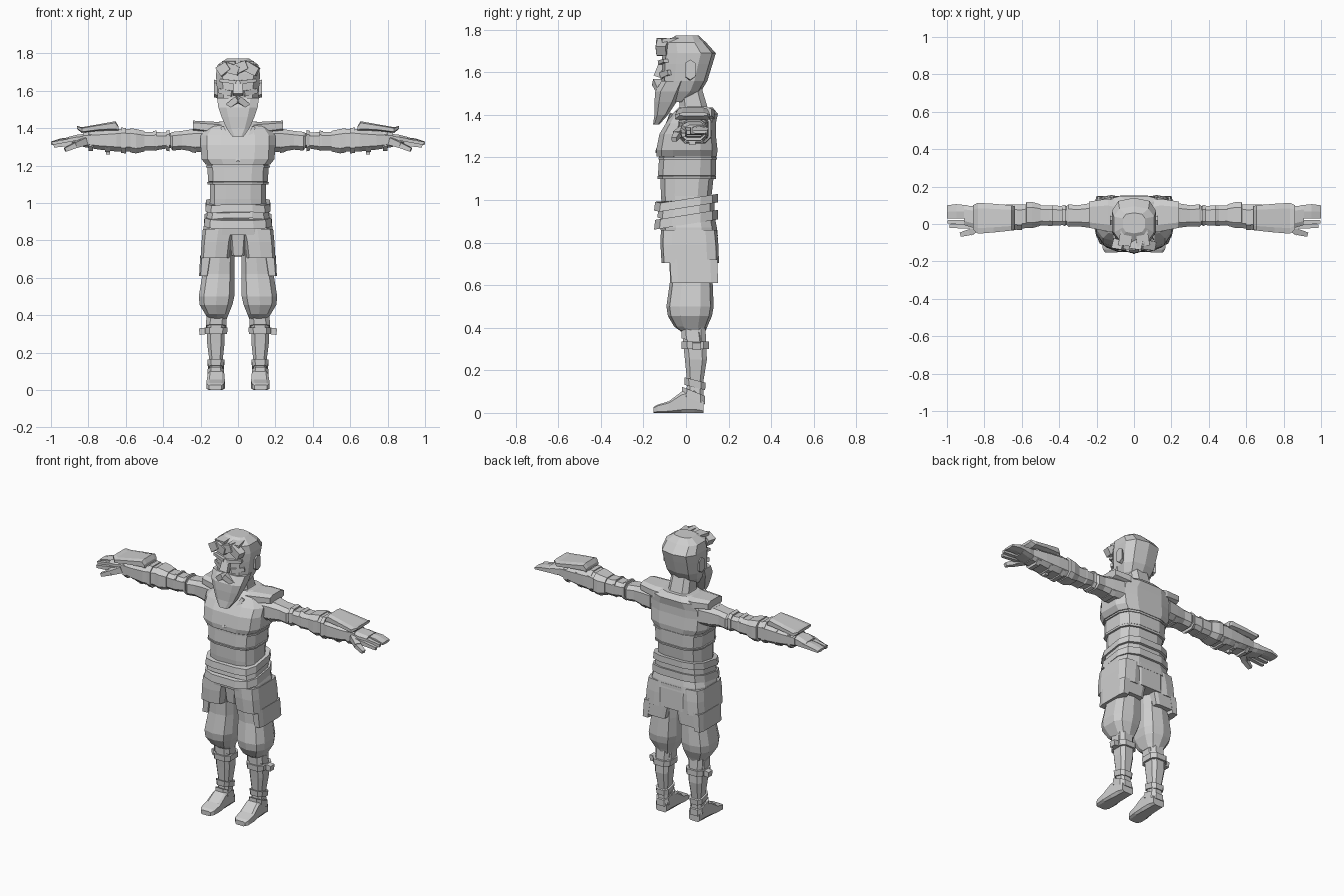
import bpy, bmesh, math
from mathutils import Vector

MAT = bpy.data.materials.new("plain_grey")
MAT.diffuse_color = (0.62, 0.62, 0.62, 1)


def finish(name, bm, mirror):
    bmesh.ops.recalc_face_normals(bm, faces=bm.faces)
    me = bpy.data.meshes.new(name)
    bm.to_mesh(me)
    bm.free()
    ob = bpy.data.objects.new(name, me)
    bpy.context.collection.objects.link(ob)
    me.materials.append(MAT)
    if mirror:
        ob.modifiers.new("mirror", 'MIRROR').use_clip = False
    return ob


def loft(name, rings, axis='z', n=10, e=0.6, mirror=False, shear=0, peak=0):
    """Skin rounded rings (position, a0, a1, b0, b1) along an axis."""
    bm = bmesh.new()
    raw = []
    for i in range(n):
        t = 2 * math.pi * (i + 0.5) / n
        c, s = math.cos(t), math.sin(t)
        raw.append((math.copysign(abs(c) ** e, c), math.copysign(abs(s) ** e, s)))
    mu, mv = max(p[0] for p in raw), max(p[1] for p in raw)
    loops = []
    for t, a0, a1, b0, b1 in rings:
        loop = []
        for u, v in raw:
            u, v = u / mu, v / mv
            a = (a0 + a1) / 2 + u * (a1 - a0) / 2
            b = (b0 + b1) / 2 + v * (b1 - b0) / 2
            if axis == 'z':
                lift = peak * max(0, 1 - abs(a) / 0.13) if b < 0 else 0
                co = (a, b, t + shear * b + lift)
            else:
                co = (t, a, b) if axis == 'x' else (a, t, b)
            loop.append(bm.verts.new(co))
        loops.append(loop)
    for p, q in zip(loops, loops[1:]):
        for i in range(n):
            j = (i + 1) % n
            bm.faces.new((p[i], p[j], q[j], q[i]))
    bm.faces.new(loops[0])
    bm.faces.new(loops[-1])
    return finish(name, bm, mirror)


def bar(name, a, b, w, h, taper=1, mirror=False, up=(0, 0, 1)):
    """Four-sided beam from a to b, w wide and h high."""
    a, b = Vector(a), Vector(b)
    d = (b - a).normalized()
    side = d.cross(Vector(up)).normalized()
    top = side.cross(d)
    bm = bmesh.new()
    v = []
    for p, k in ((a, 1), (b, taper)):
        for sx, sz in ((-1, -1), (1, -1), (1, 1), (-1, 1)):
            v.append(bm.verts.new(p + side * sx * w / 2 * k + top * sz * h / 2 * k))
    for f in ((0, 1, 2, 3), (4, 5, 6, 7), (0, 1, 5, 4), (1, 2, 6, 5), (2, 3, 7, 6), (3, 0, 4, 7)):
        bm.faces.new([v[i] for i in f])
    return finish(name, bm, mirror)


def sym(z, x, y0, y1):
    return (z, -x, x, y0, y1)


# Head, neck, hair and face
loft("neck", [sym(1.38, .09, -.05, .13), sym(1.44, .07, -.03, .10), sym(1.54, .065, -.04, .07)], n=8)
loft("head", [sym(1.46, .06, -.10, .00), sym(1.51, .09, -.11, .07), sym(1.56, .108, -.115, .10),
              sym(1.64, .115, -.115, .125), sym(1.69, .118, -.11, .14), sym(1.74, .108, -.10, .095),
              sym(1.772, .06, -.05, .06)], e=0.7)
loft("beard", [sym(1.355, .03, -.155, -.125), sym(1.40, .062, -.148, -.085), sym(1.46, .088, -.148, -.045),
               sym(1.51, .105, -.145, -.02), sym(1.56, .112, -.115, .0)], n=8)
bar("moustache", (0.0, -.138, 1.555), (.075, -.115, 1.50), .04, .035, .7, True)
bar("nose", (0, -.112, 1.65), (0, -.138, 1.58), .045, .025, 1.2, up=(0, 1, 0))
bar("brow", (.008, -.118, 1.645), (.095, -.095, 1.655), .03, .02, .8, True)
bar("cheek", (.03, -.11, 1.585), (.10, -.075, 1.60), .03, .03, .8, True)
for i, (x0, z0, x1, z1) in enumerate([(-.10, 1.70, -.05, 1.735), (-.06, 1.725, .005, 1.705),
                                      (-.01, 1.715, .05, 1.74), (.04, 1.735, .105, 1.70)]):
    bar("hair_lock_%d" % i, (x0, -.105, z0), (x1, -.118, z1), .055, .055, .85)
bar("hair_top", (.05, -.115, 1.74), (.035, .04, 1.755), .07, .035, .7, True)
loft("ear", [(.105, .0, .035, 1.56, 1.65), (.128, -.005, .045, 1.565, 1.66)], axis='x', n=6, mirror=True)

# Upper garment
loft("yoke", [sym(1.205, .172, -.138, .145), sym(1.235, .195, -.14, .148), sym(1.31, .20, -.125, .14),
              sym(1.36, .20, -.095, .14), sym(1.405, .165, -.065, .15), sym(1.435, .10, -.035, .125)], n=12)
loft("shoulder_flap", [(.07, -.05, .12, 1.36, 1.43), (.14, -.04, .135, 1.37, 1.435),
                       (.24, -.02, .12, 1.385, 1.44)], axis='x', n=8, mirror=True)
bar("collar_edge", (.085, -.07, 1.405), (.0, -.138, 1.225), .02, .012, 1, True, up=(0, -1, 0))
loft("torso", [sym(1.22, .165, -.125, .142), sym(1.115, .16, -.132, .14), sym(1.11, .15, -.12, .13),
               sym(1.02, .15, -.118, .12), sym(.94, .155, -.11, .12)], n=12)
loft("chest_band", [sym(1.20, .172, -.13, .145), sym(1.19, .172, -.13, .145)], n=12)
loft("waist_band", [sym(1.112, .165, -.135, .142), sym(1.10, .162, -.133, .14)], n=12)
for i, (z0, z1, x) in enumerate([(.965, 1.005, .175), (.93, .965, .168), (.885, .93, .182)]):
    y = .15 if i != 1 else .135
    loft("belt_%d" % i, [sym(z0, x, -y, y), sym(z1, x - .004, -y + .005, y)], n=12,
         shear=.16, peak=.025 if i < 2 else 0)

# Skirt
loft("skirt_top", [sym(.92, .17, -.12, .135), sym(.87, .185, -.12, .145), sym(.83, .188, -.115, .15)], n=12)
loft("skirt_leg", [(.86, .02, .188, -.118, .145), (.79, .035, .195, -.12, .152), (.705, .045, .20, -.115, .155)],
     n=10, e=.45, mirror=True)
loft("skirt_back", [sym(.86, .10, .05, .148), sym(.71, .10, .06, .153)], n=8, e=.4)
loft("front_cloth", [sym(.86, .05, -.09, .08), sym(.72, .035, -.075, .08)], n=8, e=.4)
loft("side_panel", [(.72, .14, .202, -.075, .148), (.61, .158, .208, -.07, .15)], n=8, e=.4, mirror=True)
loft("rear_panel", [(.73, .03, .18, .09, .148), (.63, .05, .195, .10, .148)], n=8, e=.4, mirror=True)

# Baggy trousers and boots
loft("trousers", [(.78, .018, .17, -.08, .11), (.62, .018, .19, -.075, .125), (.50, .02, .21, -.092, .13),
                  (.455, .03, .205, -.085, .122), (.405, .05, .175, -.055, .10), (.38, .06, .16, -.02, .09)],
     n=10, e=.7, mirror=True)
loft("shin", [(.41, .065, .165, -.015, .09), (.34, .07, .165, -.015, .095), (.25, .072, .165, -.005, .098),
              (.15, .083, .152, .005, .082), (.05, .08, .155, .0, .082)], n=8, mirror=True)
loft("knee_cuff", [(.395, .062, .168, -.022, .08), (.345, .062, .172, -.02, .088)], n=8, mirror=True, shear=-.25)
loft("boot_strap", [(.30, .058, .175, -.02, .108), (.335, .056, .178, -.022, .108)], n=8, mirror=True)
bar("strap_buckle", (.165, .05, .317), (.207, .05, .312), .04, .035, 1, True)
loft("ankle_cuff", [(.075, .072, .162, -.02, .09), (.115, .076, .162, -.018, .09)], n=8, mirror=True, shear=-.4)
loft("ankle_wrap", [(.13, .076, .16, -.006, .09), (.165, .072, .164, -.008, .092)], n=8, mirror=True, shear=-.25)
loft("foot", [(.083, .078, .155, 0, .06), (.04, .075, .158, 0, .115), (-.02, .073, .162, 0, .10),
              (-.08, .07, .168, 0, .055), (-.135, .075, .167, 0, .038), (-.152, .088, .155, 0, .028)],
     axis='y', n=8, e=.4, mirror=True)

# Sleeves
loft("upper_arm", [(.17, -.03, .12, 1.27, 1.40), (.24, -.02, .11, 1.275, 1.395), (.30, -.012, .10, 1.285, 1.385),
                   (.35, -.015, .105, 1.28, 1.38), (.36, -.005, .095, 1.295, 1.375), (.45, -.01, .10, 1.28, 1.38),
                   (.52, -.005, .10, 1.28, 1.38)], axis='x', n=8, mirror=True)
for i, (x0, x1, s) in enumerate([(.225, .255, .066), (.365, .385, .058), (.435, .455, .056)]):
    loft("sleeve_fold_%d" % i, [(x0, .045 - s, .045 + s, 1.333 - s, 1.333 + s),
                                (x1, .047 - s + .006, .047 + s - .006, 1.333 - s + .006, 1.333 + s - .006)],
         axis='x', n=8, mirror=True)
loft("elbow_cuff", [(.50, -.01, .105, 1.275, 1.385), (.545, -.022, .118, 1.265, 1.395),
                    (.575, -.022, .118, 1.27, 1.40), (.58, -.005, .10, 1.28, 1.38)], axis='x', n=8, mirror=True)

# Forearm guard
loft("forearm", [(.57, -.02, .105, 1.275, 1.395), (.65, -.035, .105, 1.275, 1.395),
                 (.74, -.03, .10, 1.285, 1.385), (.83, -.015, .09, 1.30, 1.375)], axis='x', n=8, mirror=True)
loft("guard_plate", [(.64, -.03, .095, 1.385, 1.412), (.655, -.035, .10, 1.388, 1.437),
                     (.75, -.045, .108, 1.385, 1.42), (.835, -.052, .113, 1.375, 1.405),
                     (.86, -.03, .10, 1.395, 1.412)], axis='x', n=8, e=.5, mirror=True)
for i, x in enumerate((.60, .685, .775)):
    s = .068 - i * .006
    loft("guard_strap_%d" % i, [(x, .036 - s, .036 + s, 1.333 - s, 1.333 + s),
                                (x + .025, .036 - s, .036 + s, 1.335 - s, 1.335 + s)], axis='x', n=8, mirror=True)
bar("guard_buckle", (.695, .03, 1.29), (.695, .03, 1.258), .022, .03, 1, True, up=(0, 1, 0))

# Hand with grouped fingers and thumb
loft("palm", [(.81, -.01, .085, 1.305, 1.37), (.86, -.02, .095, 1.305, 1.365), (.91, -.005, .10, 1.31, 1.352)],
     axis='x', n=8, mirror=True)
loft("fingers", [(.89, .03, .10, 1.312, 1.352), (.95, .03, .106, 1.315, 1.345), (1.0, .03, .10, 1.312, 1.328)],
     axis='x', n=6, mirror=True)
bar("forefinger", (.89, .008, 1.33), (.995, .012, 1.318), .03, .03, .6, True)
bar("middle_finger", (.84, -.012, 1.325), (.985, -.012, 1.305), .03, .03, .6, True)
bar("thumb_base", (.82, -.005, 1.33), (.875, -.045, 1.308), .045, .04, .75, True)
bar("thumb", (.865, -.04, 1.31), (.925, -.056, 1.284), .034, .03, .7, True)
